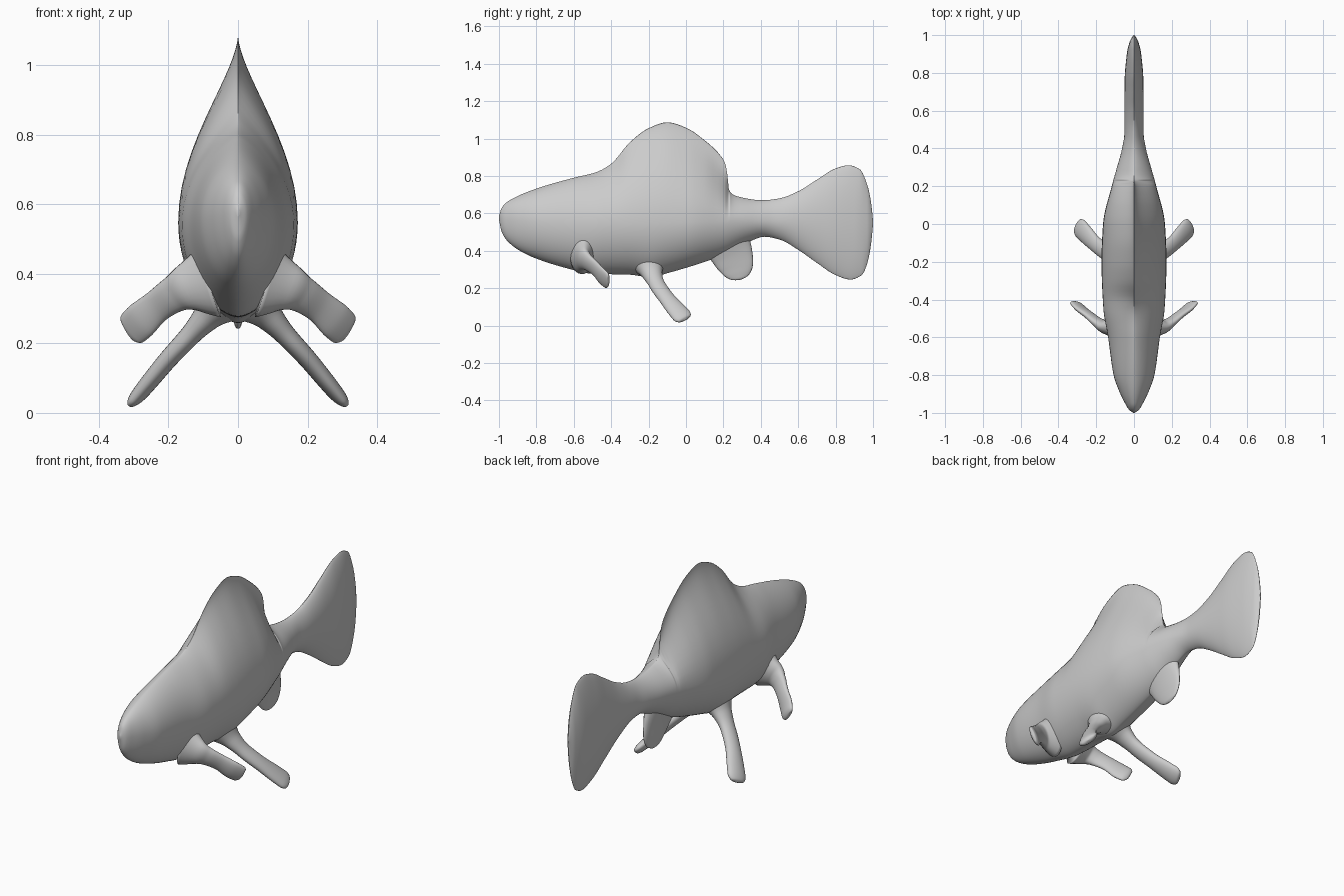
import bpy, bmesh
from math import sin, cos, pi, copysign
from mathutils import Vector

if "Cube" in bpy.data.objects:
    bpy.data.objects.remove(bpy.data.objects["Cube"])


def curve(keys, x):
    """Smooth monotone interpolation through (position, value) keys."""
    n = len(keys)
    d = [(keys[i + 1][1] - keys[i][1]) / (keys[i + 1][0] - keys[i][0]) for i in range(n - 1)]

    def slope(i):
        if i == 0:
            return d[0]
        if i == n - 1:
            return d[-1]
        a, b = d[i - 1], d[i]
        return 2 * a * b / (a + b) if a * b > 0 else 0.0

    x = min(max(x, keys[0][0]), keys[-1][0])
    i = 0
    while i < n - 2 and x > keys[i + 1][0]:
        i += 1
    h = keys[i + 1][0] - keys[i][0]
    t = (x - keys[i][0]) / h
    return (keys[i][1] * (1 + 2 * t) * (1 - t) ** 2 + keys[i + 1][1] * t * t * (3 - 2 * t)
            + h * slope(i) * t * (1 - t) ** 2 - h * slope(i + 1) * t * t * (1 - t))


def loft(name, rings, mirror=False):
    """Skin a list of closed rings and cap both ends."""
    bm = bmesh.new()
    vr = [[bm.verts.new(p) for p in r] for r in rings]
    n = len(vr[0])
    for a, b in zip(vr, vr[1:]):
        for i in range(n):
            j = (i + 1) % n
            bm.faces.new((a[i], a[j], b[j], b[i]))
    bm.faces.new(vr[0])
    bm.faces.new(vr[-1])
    bmesh.ops.recalc_face_normals(bm, faces=bm.faces)
    for f in bm.faces:
        f.smooth = True
    me = bpy.data.meshes.new(name)
    bm.to_mesh(me)
    bm.free()
    ob = bpy.data.objects.new(name, me)
    bpy.context.collection.objects.link(ob)
    if mirror:
        ob.modifiers.new("Mirror", 'MIRROR')
    return ob


def fin(name, path, wide, mirror=False, steps=6, n=24):
    """Flattened limb: path rows are x, y, z, half width, half thickness."""
    chans = [list(enumerate(c)) for c in zip(*path)]
    last = len(path) - 1

    def at(t):
        return [curve(c, t) for c in chans]

    rings = []
    for k in range(last * steps + 1):
        t = k / steps
        x, y, z, w, th = at(t)
        tan = (Vector(at(min(t + .1, last))[:3]) - Vector(at(max(t - .1, 0))[:3])).normalized()
        side = Vector(wide)
        side = (side - tan * side.dot(tan)).normalized()
        nrm = tan.cross(side)
        rings.append([Vector((x, y, z)) + side * w * cos(2 * pi * i / n) + nrm * th * sin(2 * pi * i / n)
                      for i in range(n)])
    return loft(name, rings, mirror)


# Body outlines along y: back with dorsal fin and tail, belly, widest height
top = [(-1, .585), (-.985, .63), (-.95, .665), (-.8, .732), (-.6, .79), (-.48, .82), (-.4, .865),
       (-.3, .98), (-.2, 1.055), (-.1, 1.087), (0, 1.058), (.1, .99), (.18, .915), (.21, .865),
       (.222, .80), (.23, .725), (.26, .695), (.41, .67), (.5, .68), (.6, .718), (.7, .78),
       (.8, .84), (.87, .857), (.93, .835), (.97, .75), (.99, .655), (1, .56)]
bottom = [(-1, .565), (-.985, .50), (-.95, .447), (-.88, .395), (-.8, .358), (-.65, .31), (-.5, .277),
          (-.3, .272), (-.19, .258), (-.1, .28), (.12, .347), (.22, .385), (.33, .445), (.42, .475),
          (.5, .46), (.6, .405), (.7, .335), (.8, .27), (.88, .246), (.94, .27), (.97, .335),
          (.99, .44), (1, .54)]
middle = [(-1, .575), (-.6, .54), (-.1, .55), (.3, .56), (1, .55)]
# Half width, and how sharply the section narrows above / below the middle
width = [(-1, .004), (-.985, .025), (-.95, .047), (-.9, .072), (-.8, .108), (-.6, .137), (-.45, .162),
         (-.2, .172), (0, .164), (.2, .118), (.3, .09), (.4, .063), (.48, .051), (.75, .05),
         (.9, .038), (.97, .021), (1, .003)]
sharp_up = [(-1, .5), (-.8, .65), (-.5, .8), (-.3, 1.3), (-.1, 1.65), (.1, 1.8), (.18, 2.5),
            (.215, 3), (.235, .95), (.4, .7), (1, .8)]
sharp_down = [(-1, .5), (-.5, .6), (.1, .65), (.4, .7), (1, .8)]

stations = sorted([-cos(pi * k / 130) for k in range(131)] + [.2 + .004 * k for k in range(12)])
body = []
for y in stations:
    zt, zb, zm, w = (curve(c, y) for c in (top, bottom, middle, width))
    pu, pd = curve(sharp_up, y), curve(sharp_down, y)
    ring = []
    for i in range(64):
        s, c = sin(2 * pi * i / 64), cos(2 * pi * i / 64)
        p, r = (pu, zt - zm) if s >= 0 else (pd, zm - zb)
        ring.append((w * copysign(abs(c) ** (2 * p), c), y, zm + r * s))
    body.append(ring)
loft("body", body)

# Front paired fins
fin("pectoral_fin", [(.08, -.55, .38, .11, .07), (.145, -.545, .36, .07, .04), (.185, -.525, .34, .053, .027),
                     (.235, -.485, .305, .047, .02), (.28, -.45, .265, .053, .018),
                     (.305, -.425, .242, .05, .015), (.316, -.417, .233, .032, .009),
                     (.319, -.415, .231, .003, .002)], (.6, .1, .8), True)
# Rear paired fins, which carry the model
fin("pelvic_fin", [(.03, -.2, .34, .10, .09), (.09, -.18, .275, .055, .042), (.14, -.155, .22, .043, .03),
                   (.2, -.11, .155, .043, .027), (.25, -.06, .095, .05, .025),
                   (.283, -.025, .055, .053, .022), (.3, -.007, .036, .038, .014),
                   (.305, -.002, .031, .003, .002)], (-.5, .8, .55), True)
# Single fin under the tail root
fin("anal_fin", [(0, .22, .44, .125, .05), (0, .25, .37, .11, .03), (0, .27, .315, .093, .02),
                 (0, .28, .275, .07, .014), (0, .285, .252, .04, .009),
                 (0, .287, .243, .003, .002)], (0, 1, .25))
